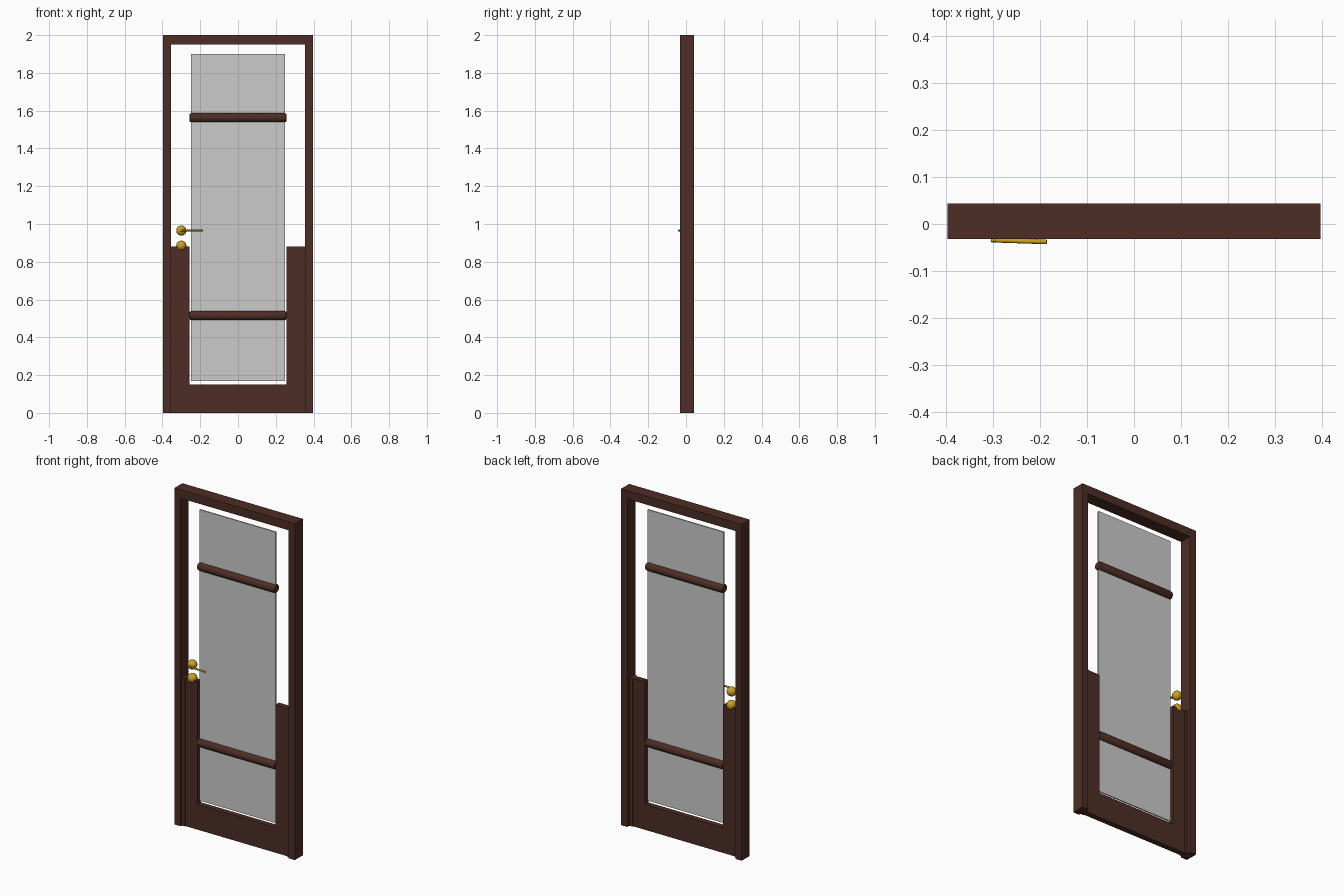
import bpy
import bmesh
from mathutils import Vector

if "Cube" in bpy.data.objects:
    bpy.data.objects.remove(bpy.data.objects["Cube"])


def material(name, rgb):
    m = bpy.data.materials.new(name)
    m.use_nodes = True
    m.diffuse_color = (*rgb, 1)
    m.node_tree.nodes["Principled BSDF"].inputs["Base Color"].default_value = (*rgb, 1)
    return m


WOOD = material("dark_wood", (0.075, 0.027, 0.018))
GLASS = material("grey_glass", (0.6, 0.6, 0.6))
BRASS = material("brass", (0.60, 0.36, 0.015))


def finish(name, bm, mat, smooth=False):
    bmesh.ops.recalc_face_normals(bm, faces=bm.faces)
    mesh = bpy.data.meshes.new(name)
    bm.to_mesh(mesh)
    bm.free()
    mesh.materials.append(mat)
    ob = bpy.data.objects.new(name, mesh)
    bpy.context.collection.objects.link(ob)
    if smooth:
        bpy.ops.object.select_all(action="DESELECT")
        bpy.context.view_layer.objects.active = ob
        ob.select_set(True)
        bpy.ops.object.shade_smooth_by_angle()
    return ob


def u_shape(name, outer, inner, z_closed, z_inner, z_open, y0, y1, mat):
    """U-shaped slab made of three mitred pieces."""
    bm = bmesh.new()
    out = [(-outer, z_open), (-outer, z_closed), (outer, z_closed), (outer, z_open)]
    inn = [(-inner, z_open), (-inner, z_inner), (inner, z_inner), (inner, z_open)]
    rings = [[bm.verts.new((x, y, z)) for x, z in path]
             for path, y in ((out, y0), (inn, y0), (inn, y1), (out, y1))]
    for a, b in zip(rings, rings[1:] + rings[:1]):
        for i in range(3):
            bm.faces.new((a[i], a[i + 1], b[i + 1], b[i]))
    for i in (0, 3):
        bm.faces.new([r[i] for r in rings])
    return finish(name, bm, mat)


def box(name, x0, x1, y0, y1, z0, z1, mat):
    bm = bmesh.new()
    bmesh.ops.create_cube(bm, size=1)
    for v in bm.verts:
        v.co = ((x0 + x1) / 2 + v.co.x * (x1 - x0),
                (y0 + y1) / 2 + v.co.y * (y1 - y0),
                (z0 + z1) / 2 + v.co.z * (z1 - z0))
    return finish(name, bm, mat)


def rod(name, a, b, r0, r1, sides, mat, bevel=0):
    a, b = Vector(a), Vector(b)
    bm = bmesh.new()
    bmesh.ops.create_cone(bm, cap_ends=True, segments=sides, radius1=r0,
                          radius2=r1, depth=(b - a).length)
    if bevel:
        ends = [e for e in bm.edges if any(len(f.verts) > 4 for f in e.link_faces)]
        bmesh.ops.bevel(bm, geom=ends, offset=bevel, segments=2, affect="EDGES", profile=0.5)
    turn = (b - a).to_track_quat("Z", "Y")
    for v in bm.verts:
        v.co = turn @ v.co + (a + b) / 2
    return finish(name, bm, mat, True)


# Outer frame, open at the floor
u_shape("door_frame", 0.396, 0.356, 2.0, 1.95, 0, -0.032, 0.043, WOOD)

# Lower door panel, open at the top, with raised outer edge strips
u_shape("lower_panel", 0.356, 0.257, 0, 0.15, 0.88, -0.015, 0.018, WOOD)
for side, s in (("left", 1), ("right", -1)):
    x0, x1 = sorted((s * 0.336, s * 0.357))
    box(side + "_edge_strip", x0, x1, -0.02, 0.023, 0, 0.88, WOOD)

# Glass pane and its cross bars
box("glass_pane", -0.25, 0.25, -0.004, 0.004, 0.17, 1.9, GLASS)
for name, z in (("upper_bar", 1.563), ("lower_bar", 0.515)):
    rod(name, (-0.258, 0, z), (0.258, 0, z), 0.025, 0.025, 16, WOOD, 0.012)

# Knobs and lever
for name, z in (("handle_knob", 0.965), ("lock_knob", 0.885)):
    bm = bmesh.new()
    bmesh.ops.create_uvsphere(bm, u_segments=24, v_segments=12, radius=0.027)
    bmesh.ops.translate(bm, verts=bm.verts, vec=(-0.3, 0, z))
    finish(name, bm, BRASS, True)
rod("lever_neck", (-0.298, -0.015, 0.965), (-0.298, -0.037, 0.965), 0.006, 0.006, 12, BRASS)
rod("lever", (-0.304, -0.034, 0.965), (-0.185, -0.038, 0.965), 0.005, 0.005, 12, BRASS, 0.002)
